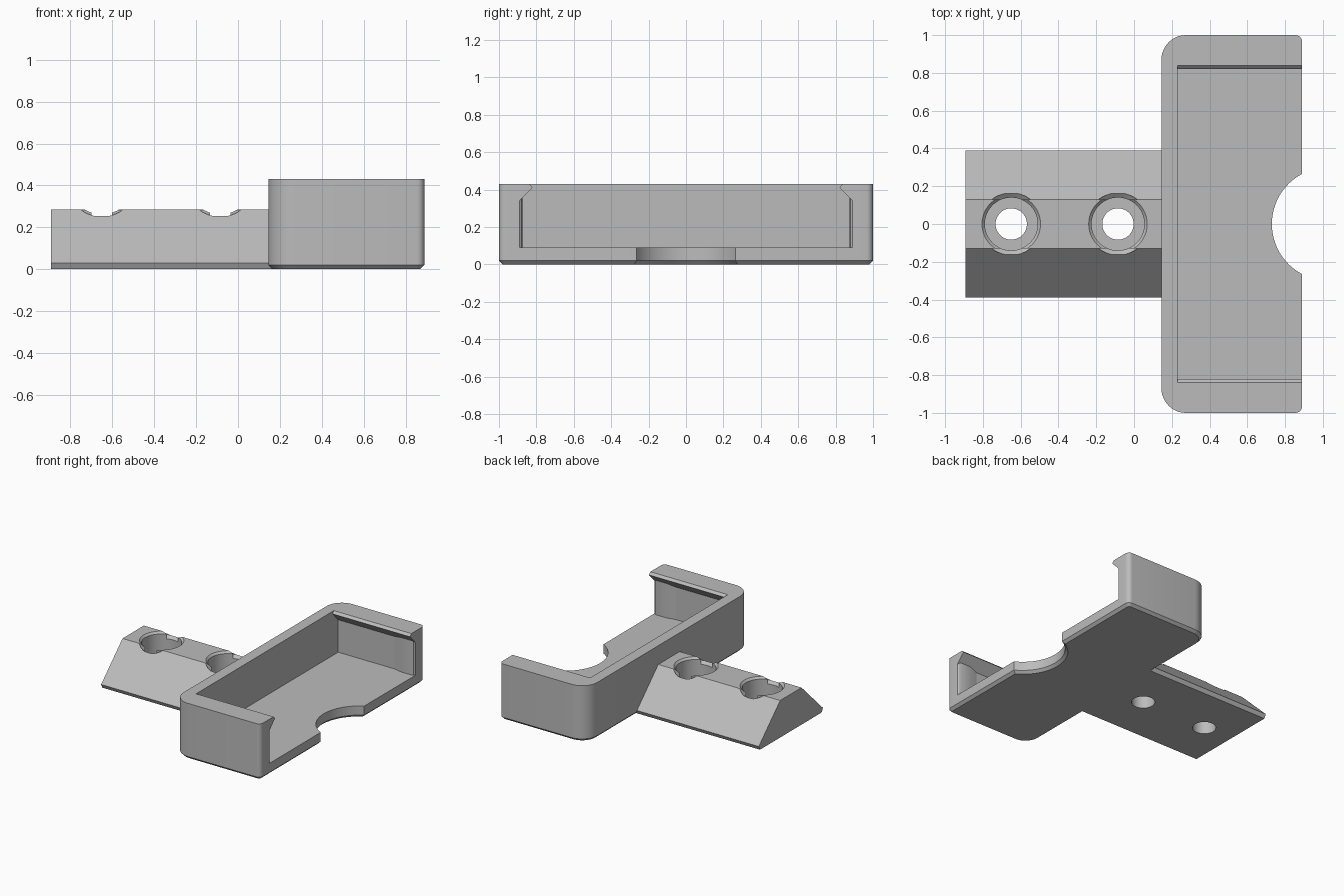
import bpy, bmesh
from math import sin, cos, radians, acos, pi
from mathutils import Vector

cube = bpy.data.objects.get("Cube")
if cube:
    bpy.data.objects.remove(cube, do_unlink=True)

grey = bpy.data.materials.new("plain grey")
grey.use_nodes = True
grey.diffuse_color = (0.5, 0.5, 0.5, 1)
grey.node_tree.nodes["Principled BSDF"].inputs["Base Color"].default_value = (0.5, 0.5, 0.5, 1)


def loft(name, rings):
    """Solid through closed rings with equal point counts."""
    bm = bmesh.new()
    loops = [[bm.verts.new(p) for p in ring] for ring in rings]
    for a, b in zip(loops, loops[1:]):
        for i in range(len(a)):
            j = (i + 1) % len(a)
            bm.faces.new((a[i], a[j], b[j], b[i]))
    bm.faces.new(loops[0][::-1])
    bm.faces.new(loops[-1])
    bmesh.ops.recalc_face_normals(bm, faces=bm.faces)
    mesh = bpy.data.meshes.new(name)
    bm.to_mesh(mesh)
    bm.free()
    mesh.materials.append(grey)
    obj = bpy.data.objects.new(name, mesh)
    bpy.context.collection.objects.link(obj)
    return obj


def arc(cx, cy, r, start, end, steps=12):
    angles = [radians(start + (end - start) * i / steps) for i in range(steps + 1)]
    return [(cx + r * cos(a), cy + r * sin(a)) for a in angles]


def at_z(points, z):
    return [(x, y, z) for x, y in points]


def along_x(points, x0, x1):
    return [[(x, y, z) for y, z in points] for x in (x0, x1)]


def inset(points, d):
    """Mitred inward offset of a counter-clockwise outline."""
    out = []
    for i, p in enumerate(points):
        p = Vector(p)
        e1 = (p - Vector(points[i - 1])).normalized()
        e2 = (Vector(points[(i + 1) % len(points)]) - p).normalized()
        n1, n2 = Vector((-e1.y, e1.x)), Vector((-e2.y, e2.x))
        q = p + (n1 + n2) * d / (1 + n1.dot(n2))
        out.append((q.x, q.y))
    return out


def cut(obj, cutter):
    mod = obj.modifiers.new("cut", "BOOLEAN")
    mod.operation = "DIFFERENCE"
    mod.solver = "EXACT"
    mod.object = cutter
    cutter.hide_render = True
    bpy.context.view_layer.objects.active = obj
    bpy.ops.object.modifier_apply(modifier=mod.name)
    bpy.data.objects.remove(cutter, do_unlink=True)


def smooth(obj):
    bpy.ops.object.select_all(action="DESELECT")
    obj.select_set(True)
    bpy.context.view_layer.objects.active = obj
    bpy.ops.object.shade_smooth_by_angle(angle=radians(25))


# Tray: rounded outline with a thumb notch, chamfered at the bottom
outline = (arc(0.275, -0.87, 0.13, 180, 270) + arc(0.855, -0.965, 0.035, 270, 360, 6)
           + arc(1.03, 0, 0.3, 242, 118, 24)
           + arc(0.855, 0.965, 0.035, 0, 90, 6) + arc(0.275, 0.87, 0.13, 90, 180))
tray = loft("tray", [at_z(inset(outline, 0.02), 0), at_z(outline, 0.02), at_z(outline, 0.43)])

# Cavity with overhanging retaining lips, open on one long side
half = [(0.89, 0.09), (0.89, 0.34), (0.82, 0.412), (0.86, 0.452)]
section = half + [(-y, z) for y, z in reversed(half)]
cut(tray, loft("cavity_cutter", along_x(section, 0.23, 1.1)))
smooth(tray)

# Shallow bumps on the end walls next to the opening
for side, label in ((1, "back"), (-1, "front")):
    bump = [(0.71, 0.92), (0.71, 0.89), (0.78, 0.875), (0.865, 0.875),
            (0.88, 0.88), (0.889, 0.892), (0.889, 0.92)]
    bump = [(x, y * side) for x, y in bump]
    smooth(loft(label + "_bump", [at_z(bump, 0.08), at_z(bump, 0.355)]))

# Mounting arm: trapezoid rail with slightly undercut lower edges
half = [(0.375, 0), (0.39, 0.03), (0.13, 0.285)]
rail = half + [(-y, z) for y, z in reversed(half)]
arm = loft("mounting_arm", along_x(rail, -0.893, 0.2))

# Counterbored screw holes with chamfered rims
bore = [(0.083, -0.1), (0.083, 0.1), (0.14, 0.1), (0.14, 0.27), (0.155, 0.285), (0.155, 0.4)]
for cx in (-0.65, -0.085):
    rings = [at_z(arc(cx, 0, r, 0, 352.5, 47), z) for r, z in bore]
    cut(arm, loft("bore_cutter", rings))
    for side in (90, -90):
        rings = []
        for r, z in ((0.14, 0.235), (0.165, 0.255), (0.165, 0.4)):
            spread = acos(0.131 / r) * 180 / pi
            rings.append(at_z(arc(cx, 0, r, side - spread, side + spread), z))
        cut(arm, loft("rim_cutter", rings))
smooth(arm)
